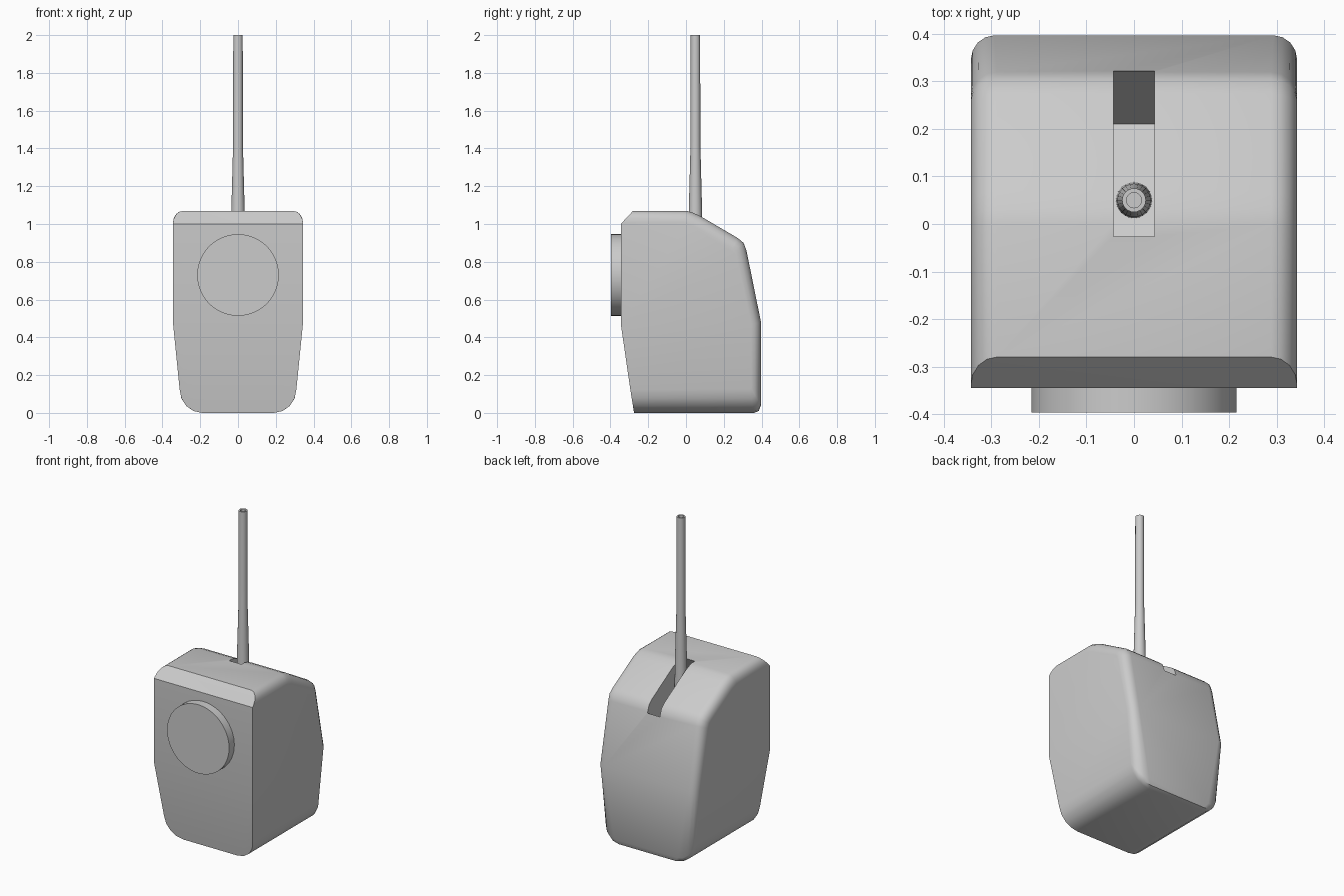
import bpy, bmesh, math

if "Cube" in bpy.data.objects:
    bpy.data.objects.remove(bpy.data.objects["Cube"])


def finish(bm, name, angle=30):
    bmesh.ops.remove_doubles(bm, verts=bm.verts, dist=1e-4)
    bmesh.ops.recalc_face_normals(bm, faces=bm.faces)
    me = bpy.data.meshes.new(name)
    bm.to_mesh(me)
    bm.free()
    ob = bpy.data.objects.new(name, me)
    bpy.context.collection.objects.link(ob)
    return ob


def smooth(ob, angle=35):
    bpy.ops.object.select_all(action='DESELECT')
    ob.select_set(True)
    bpy.context.view_layer.objects.active = ob
    bpy.ops.object.shade_smooth_by_angle(angle=math.radians(angle))


def lathe(name, profile, sides, location=(0, 0, 0), rot_x=0):
    bm = bmesh.new()
    rings = []
    for r, z in profile:
        rings.append([bm.verts.new((r * math.cos(2 * math.pi * i / sides),
                                    r * math.sin(2 * math.pi * i / sides), z))
                      for i in range(sides)])
    for a, b in zip(rings, rings[1:]):
        for i in range(sides):
            j = (i + 1) % sides
            bm.faces.new((a[i], a[j], b[j], b[i]))
    bm.faces.new(rings[0])
    bm.faces.new(rings[-1])
    ob = finish(bm, name)
    ob.location = location
    ob.rotation_euler.x = rot_x
    smooth(ob)
    return ob


# Housing side profile: outer y, z / inset y, z on the flank / rounding across x
PROFILE = [
    (-.275, 0, -.295, .125, .12), (-.345, .47, -.345, .47, 0),
    (-.345, 1.0, -.345, 1.0, 0), (-.28, 1.07, -.34, 1.006, .055),
    (0, 1.07, -.015, 1.01, .055), (.03, 1.062, .01, 1.0, .055),
    (.07, 1.045, .04, .99, .055), (.275, .925, .245, .875, .055),
    (.305, .90, .258, .865, .055), (.32, .86, .265, .84, .055),
    (.397, .48, .345, .47, .05), (.397, .04, .345, .13, .09),
    (.385, .01, .34, .126, .11), (.36, 0, .335, .124, .12),
]
SPLIT = (1, 10)
SEG = 4


def half_width(z):
    return .3435 - max(0, .47 - z) * .1


bm = bmesh.new()
layers = []
steps = [(1, k) for k in range(SEG + 1)] + [(-1, k) for k in range(SEG, -1, -1)]
for side, k in steps:
    a = math.pi / 2 * k / SEG
    s, c = math.sin(a), math.cos(a)
    layers.append([bm.verts.new((side * (half_width(iz) - r * (1 - c)),
                                 iy + (y - iy) * s, iz + (z - iz) * s))
                   for y, z, iy, iz, r in PROFILE])
n = len(PROFILE)
for a, b in zip(layers, layers[1:]):
    for i in range(n):
        j = (i + 1) % n
        bm.faces.new((a[i], a[j], b[j], b[i]))
lo, hi = SPLIT
for cap in (layers[0], layers[-1]):
    bm.faces.new(cap[lo:hi + 1])
    bm.faces.new(cap[hi:] + cap[:lo + 1])
body = finish(bm, "housing")

# Lever slot cut square to the sloping top
bpy.ops.mesh.primitive_cube_add(size=1, location=(0, .115, .903),
                                rotation=(math.radians(-29.4), 0, 0))
cutter = bpy.context.object
cutter.name = "slot_cutter"
cutter.scale = (.086, .41, .34)
cutter.hide_render = True
mod = body.modifiers.new("slot", 'BOOLEAN')
mod.object = cutter
mod.operation = 'DIFFERENCE'
mod.solver = 'EXACT'
bpy.ops.object.select_all(action='DESELECT')
body.select_set(True)
bpy.context.view_layer.objects.active = body
bpy.ops.object.modifier_apply(modifier=mod.name)
bpy.data.objects.remove(cutter)
smooth(body)

# Round plate on the front
lathe("front_disc", [(.216, 0), (.216, .06)], 64, (0, -.337, .73), math.pi / 2)

# Tapered lever standing in the slot, with a shallow recess in its tip
lathe("lever", [(.038, .72), (.035, 1.08), (.026, 1.42), (.025, 2.0),
                (.016, 2.0), (.016, 1.985)], 24, (0, .05, 0))
